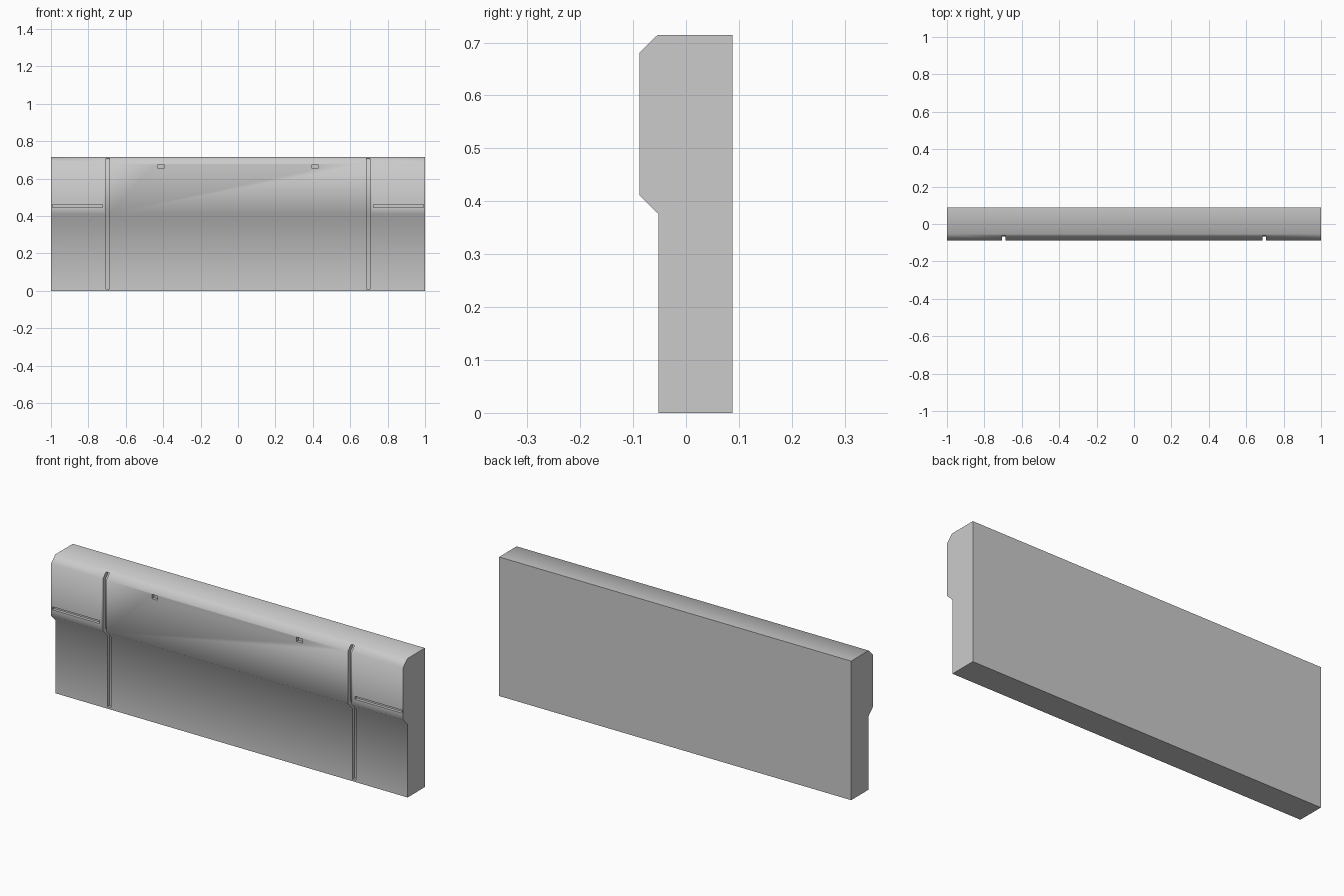
import bpy, bmesh

if "Cube" in bpy.data.objects:
    bpy.data.objects.remove(bpy.data.objects["Cube"])


def extrude_profile(name, profile, x0, x1):
    """Solid made from a (y, z) outline swept along x."""
    bm = bmesh.new()
    face = bm.faces.new([bm.verts.new((x0, y, z)) for y, z in profile])
    ext = bmesh.ops.extrude_face_region(bm, geom=[face])
    verts = [v for v in ext["geom"] if isinstance(v, bmesh.types.BMVert)]
    bmesh.ops.translate(bm, verts=verts, vec=(x1 - x0, 0, 0))
    bmesh.ops.recalc_face_normals(bm, faces=bm.faces)
    mesh = bpy.data.meshes.new(name)
    bm.to_mesh(mesh)
    bm.free()
    obj = bpy.data.objects.new(name, mesh)
    bpy.context.collection.objects.link(obj)
    return obj


def cut(target, name, profile, x0, x1):
    """Recess the target with a swept cutter, then drop the cutter."""
    cutter = extrude_profile(name, profile, x0, x1)
    cutter.hide_render = True
    mod = target.modifiers.new(name, "BOOLEAN")
    mod.operation = "DIFFERENCE"
    mod.solver = "EXACT"
    mod.object = cutter
    bpy.context.view_layer.objects.active = target
    bpy.ops.object.modifier_apply(modifier=name)
    bpy.data.objects.remove(cutter)


def box_profile(z0, z1, y_floor):
    return [(-0.12, z0), (y_floor, z0), (y_floor, z1), (-0.12, z1)]


# Wall slab: thin lower part, thicker upper part, chamfered top edge
slab = extrude_profile("wall_panel", [
    (0.088, 0), (0.088, 0.714), (-0.054, 0.714), (-0.088, 0.681),
    (-0.088, 0.411), (-0.052, 0.376), (-0.052, 0)], -1, 1)

# Vertical groove floor follows the face of the slab
groove = [(-0.12, 0.010), (-0.034, 0.010), (-0.034, 0.383), (-0.067, 0.418),
          (-0.067, 0.673), (-0.047, 0.693), (-0.047, 0.706), (-0.12, 0.706)]

for side in (-1, 1):
    # Panel seam
    c = side * 0.696
    cut(slab, "seam_cutter", groove, c - 0.010, c + 0.010)
    # Long slot near the outer end
    c = side * 0.859
    cut(slab, "slot_cutter", box_profile(0.445, 0.460, -0.073), c - 0.134, c + 0.134)
    # Small square hole
    c = side * 0.411
    cut(slab, "hole_cutter", box_profile(0.653, 0.675, -0.073), c - 0.016, c + 0.016)

# Soft shading over the chamfers
bpy.ops.object.select_all(action="DESELECT")
slab.select_set(True)
bpy.context.view_layer.objects.active = slab
bpy.ops.object.shade_smooth_by_angle(angle=0.85)
